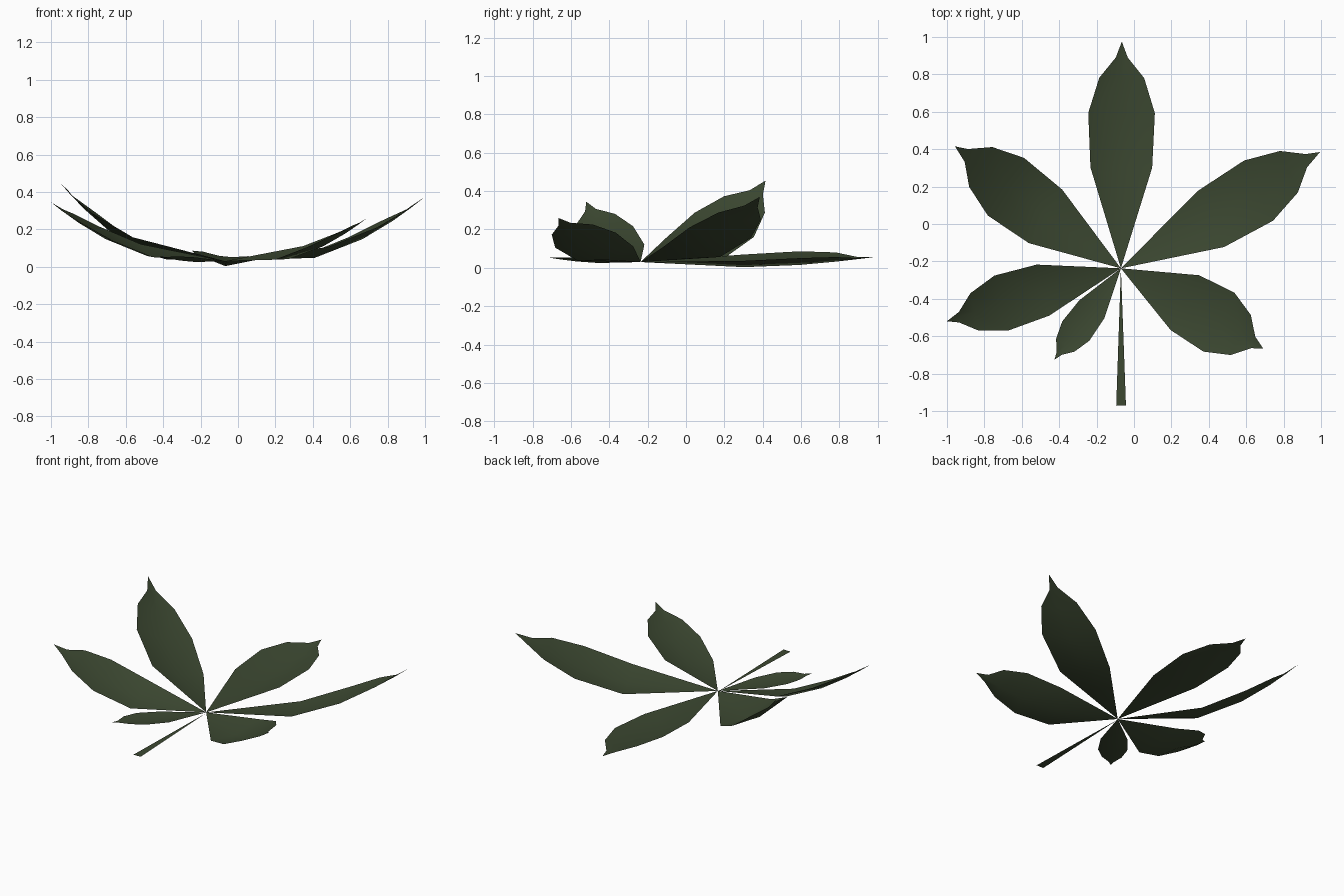
import bpy, math
from mathutils import Vector

old = bpy.data.objects.get("Cube")
if old:
    bpy.data.objects.remove(old, do_unlink=True)

# Dark leaf green
green = bpy.data.materials.new("leaf_green")
green.use_nodes = True
COLOR = (0.045, 0.065, 0.031, 1)
green.diffuse_color = COLOR
bsdf = green.node_tree.nodes["Principled BSDF"]
bsdf.inputs["Base Color"].default_value = COLOR
bsdf.inputs["Roughness"].default_value = 0.8

HUB = Vector((-0.07, -0.237, 0.03))
# Shared leaflet outline: fraction of length, half width
OUTLINE = [(0.445, 0.165), (0.685, 0.178), (0.84, 0.12), (0.93, 0.032)]


def add_mesh(name, verts, faces):
    mesh = bpy.data.meshes.new(name)
    mesh.from_pydata(verts, [], faces)
    mesh.materials.append(green)
    mesh.shade_smooth()
    obj = bpy.data.objects.new(name, mesh)
    bpy.context.collection.objects.link(obj)
    return obj


def leaflet(name, tip, width, shift, dip, fold, roll):
    """Folded blade from the hub to the tip, sagging by dip and tilted by roll."""
    tip = Vector(tip)
    axis = (tip - HUB).to_2d()
    side = Vector((-axis.y, axis.x)).normalized()
    rise = tip.z - HUB.z
    verts = [HUB]
    for t, half in OUTLINE:
        half *= width
        mid = HUB.z + rise * t * t - dip * math.sin(math.pi * t)
        bow = shift * math.sin(math.pi * t)
        for s in (1, 0, -1):
            p = HUB.to_2d() + axis * (t - 0.012 * s * shift / 0.015) + side * (s * half + bow)
            verts.append((p.x, p.y, mid + abs(s) * half * fold + s * half * roll))
    verts.append(tip)
    last = len(verts) - 1
    faces = [(0, 2, 1), (0, 3, 2)]
    for a in range(1, last - 3, 3):
        faces += [(a, a + 1, a + 4, a + 3), (a + 1, a + 2, a + 5, a + 4)]
    faces += [(last - 3, last - 2, last), (last - 2, last - 1, last)]
    add_mesh(name, verts, faces)


# Leaflets: tip, width, sideways bow, sag, fold, roll
leaflet("back_leaflet", (-0.065, 0.975, 0.055), 1.0, 0, 0.032, 0.3, 0.1)
leaflet("back_left_leaflet", (0.995, 0.385, 0.37), 1.0, -0.015, 0.05, 0.2, -0.15)
leaflet("back_right_leaflet", (-0.957, 0.415, 0.455), 1.02, 0.015, 0.05, 0.2, 0.35)
leaflet("front_left_leaflet", (0.69, -0.665, 0.26), 1.0, 0.008, 0.035, 0.2, 0.22)
leaflet("front_right_leaflet", (-1.0, -0.52, 0.345), 0.85, -0.01, 0.035, 0.2, -0.25)
leaflet("small_front_leaflet", (-0.425, -0.725, 0.055), 0.5, 0.003, 0.01, 0.2, 0)

# Flat tapering stalk
add_mesh("stalk", [HUB + Vector((0, 0, -0.005)), (-0.095, -0.97, 0.02), (-0.043, -0.97, 0.02)],
         [(0, 1, 2)])
